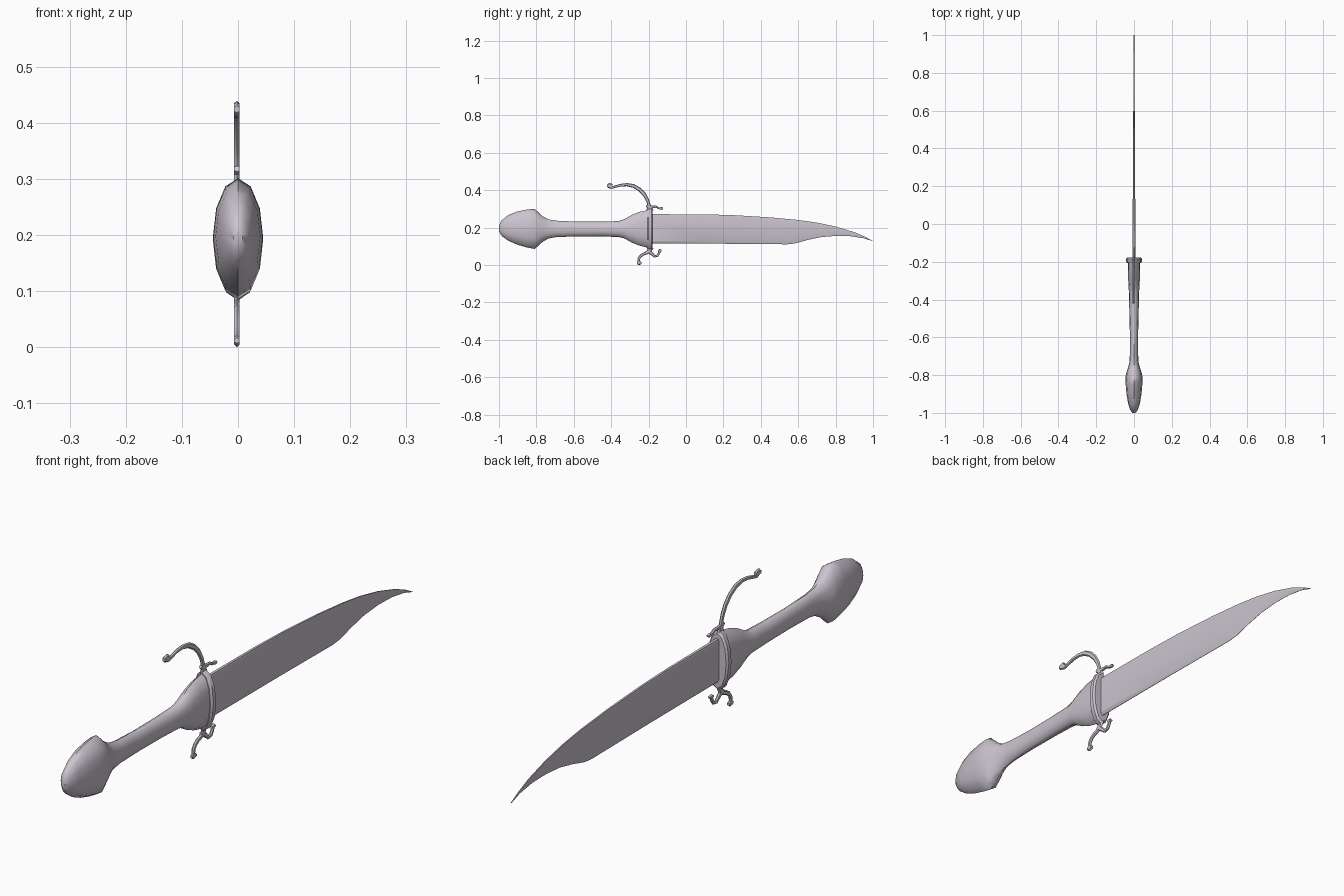
import bpy, bmesh, math
from mathutils import Vector

if "Cube" in bpy.data.objects:
    bpy.data.objects.remove(bpy.data.objects["Cube"])

metal = bpy.data.materials.new("pale grey")
metal.diffuse_color = (0.60, 0.55, 0.62, 1)
metal.use_nodes = True
metal.node_tree.nodes["Principled BSDF"].inputs["Base Color"].default_value = metal.diffuse_color


def finish(name, bm, angle=35):
    bmesh.ops.remove_doubles(bm, verts=bm.verts, dist=1e-6)
    bmesh.ops.recalc_face_normals(bm, faces=bm.faces)
    me = bpy.data.meshes.new(name)
    bm.to_mesh(me)
    bm.free()
    me.materials.append(metal)
    ob = bpy.data.objects.new(name, me)
    bpy.context.collection.objects.link(ob)
    bpy.context.view_layer.objects.active = ob
    ob.select_set(True)
    bpy.ops.object.shade_smooth_by_angle(angle=math.radians(angle))
    ob.select_set(False)


def skin(bm, rings):
    """Join rings of points into a closed, capped skin."""
    vs = [[bm.verts.new(p) for p in r] for r in rings]
    n = len(vs[0])
    for a, b in zip(vs, vs[1:]):
        for i in range(n):
            j = (i + 1) % n
            bm.faces.new((a[i], a[j], b[j], b[i]))
    bm.faces.new(vs[0])
    bm.faces.new(vs[-1][::-1])


def oval(y, bottom, top, half, n=12):
    c, h = (top + bottom) / 2, (top - bottom) / 2
    return [(half * math.sin(2 * math.pi * i / n), y,
             c + h * math.cos(2 * math.pi * i / n)) for i in range(n)]


def lerp(table, y):
    for (a, u), (b, v) in zip(table, table[1:]):
        if y <= b:
            return u + (v - u) * (y - a) / (b - a)
    return table[-1][1]


# handle with swollen pommel: y, bottom, top, half width
handle = [(-1.0, .18, .21, .008), (-.985, .155, .24, .02), (-.95, .13, .267, .031),
          (-.90, .108, .287, .040), (-.85, .094, .297, .044), (-.81, .086, .301, .045),
          (-.79, .102, .283, .041), (-.765, .125, .26, .033), (-.735, .142, .244, .025),
          (-.69, .15, .237, .022), (-.58, .153, .232, .022), (-.45, .153, .232, .025),
          (-.36, .15, .235, .027), (-.33, .143, .245, .029), (-.29, .12, .268, .031),
          (-.25, .104, .284, .032), (-.2, .092, .294, .033)]
bm = bmesh.new()
skin(bm, [oval(*s) for s in handle])
finish("handle", bm, 50)

# guard collar
bm = bmesh.new()
skin(bm, [oval(*s) for s in [(-.207, .088, .297, .035), (-.2, .083, .301, .042),
                             (-.185, .083, .301, .042), (-.178, .092, .292, .036)]])
finish("guard_collar", bm)

# blade: spine and edge outlines along y
spine = [(-.2, .272), (.1, .271), (.25, .267), (.45, .255), (.6, .241), (.7, .227),
         (.8, .206), (.9, .176), (.96, .15), (1.0, .128)]
edge = [(-.2, .115), (.2, .114), (.54, .111), (.58, .115), (.65, .134), (.72, .149),
        (.8, .156), (.88, .154), (.95, .143), (1.0, .127)]
bm = bmesh.new()
rings = []
for y in sorted({p[0] for p in spine + edge}):
    t, b = lerp(spine, y), lerp(edge, y)
    m = min(.011, (t - b) * .25)
    w = .0085 * (1 - .8 * max(0, (y + .2) / 1.2))
    rings.append([(w * .6, y, t), (w, y, t - m), (w * .9, y, b + m), (w * .12, y, b),
                  (-w * .12, y, b), (-w * .9, y, b + m), (-w, y, t - m), (-w * .6, y, t)])
skin(bm, rings)
finish("blade", bm, 25)


# flat scrolled guard arms: y, z, width
def arm(name, pts, thick=.0048, x0=-.002):
    bm = bmesh.new()
    rings = []
    for i, (y, z, w) in enumerate(pts):
        a, b = pts[max(i - 1, 0)], pts[min(i + 1, len(pts) - 1)]
        d = Vector((0, b[0] - a[0], b[1] - a[1])).normalized()
        side = Vector((0, -d.z, d.y)) * w / 2
        c = Vector((x0, y, z))
        tx = Vector((thick, 0, 0))
        rings.append([c + side * .6 + tx, c + side, c + side * .6 - tx,
                      c - side * .6 - tx, c - side, c - side * .6 + tx])
    skin(bm, rings)
    finish(name, bm)


def knob(name, y, z, r, x0=-.002):
    arm(name, [(y - r, z, r * .8), (y - r * .7, z, r * 1.5), (y, z, r * 2),
               (y + r * .7, z, r * 1.5), (y + r, z, r * .8)])


arm("upper_guard_arm", [(-.193, .29, .04), (-.196, .308, .026), (-.2, .33, .016),
                        (-.207, .35, .018), (-.223, .378, .02), (-.248, .404, .02),
                        (-.28, .423, .02), (-.315, .43, .017), (-.35, .427, .014),
                        (-.38, .419, .013), (-.398, .414, .013), (-.411, .42, .013),
                        (-.41, .43, .011)])
knob("upper_scroll_end", -.407, .424, .015)
arm("upper_guard_spur", [(-.212, .318, .012), (-.197, .31, .02), (-.178, .311, .015),
                         (-.16, .312, .011), (-.145, .304, .01), (-.128, .302, .013)])
knob("upper_spur_end", -.13, .303, .008)
arm("lower_guard_arm", [(-.193, .095, .04), (-.196, .078, .024), (-.208, .066, .017),
                        (-.225, .06, .016), (-.241, .05, .016), (-.251, .036, .014),
                        (-.253, .022, .014), (-.249, .008, .012)])
knob("lower_scroll_end", -.251, .012, .012)
arm("lower_guard_spur", [(-.21, .074, .014), (-.195, .07, .02), (-.18, .058, .016),
                         (-.168, .047, .014), (-.153, .05, .013), (-.145, .062, .012),
                         (-.141, .076, .013)])
knob("lower_spur_end", -.14, .077, .009)
